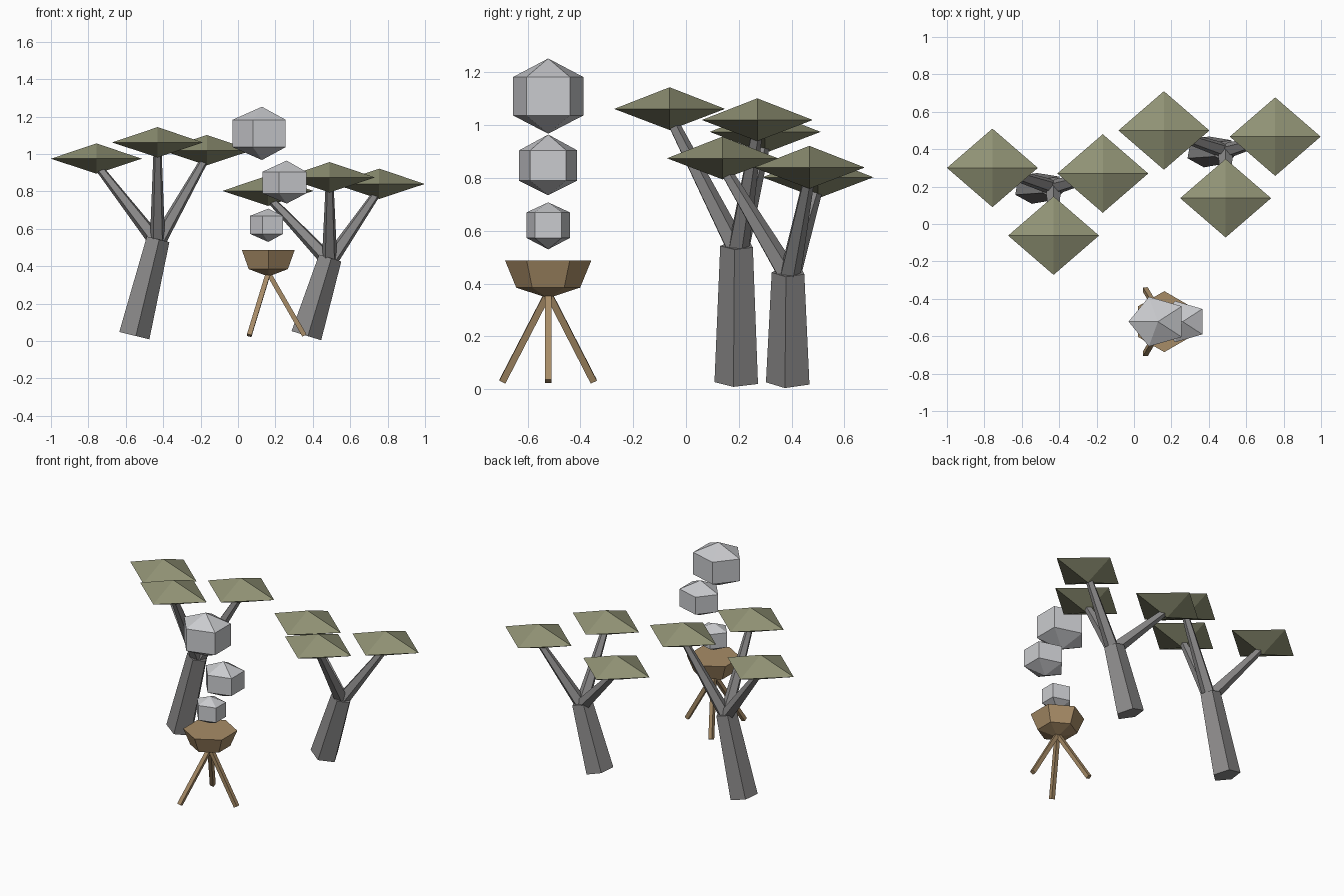
import bpy, math
from mathutils import Vector

if "Cube" in bpy.data.objects:
    bpy.data.objects.remove(bpy.data.objects["Cube"])


def material(name, rgb):
    m = bpy.data.materials.new(name)
    m.diffuse_color = (*rgb, 1.0)
    m.use_nodes = True
    m.node_tree.nodes["Principled BSDF"].inputs["Base Color"].default_value = m.diffuse_color
    return m


BARK = material("grey bark", (0.255, 0.25, 0.25))
LEAF = material("olive leaf", (0.285, 0.293, 0.18))
WOOD = material("tan wood", (0.39, 0.262, 0.135))
STONE = material("pale grey", (0.59, 0.597, 0.62))


def lathe(name, mat, sides, rings, spin=0.0, scale=(1, 1), start=(0, 0, 0), axis=(0, 0, 1)):
    """Stack polygon rings (radius, height) along an axis; a zero radius makes a point."""
    turn = Vector((0, 0, 1)).rotation_difference(Vector(axis))
    verts, faces, loops = [], [], []
    for r, h in rings:
        n = sides if r > 0 else 1
        loops.append([len(verts) + i for i in range(n)])
        for i in range(n):
            a = math.radians(spin) + 2 * math.pi * i / sides
            p = Vector((r * math.cos(a) * scale[0], r * math.sin(a) * scale[1], h))
            verts.append(turn @ p + Vector(start))
    for lo, hi in zip(loops, loops[1:]):
        for i in range(sides):
            j = (i + 1) % sides
            if len(lo) == 1:
                faces.append((lo[0], hi[j], hi[i]))
            elif len(hi) == 1:
                faces.append((lo[i], lo[j], hi[0]))
            else:
                faces.append((lo[i], lo[j], hi[j], hi[i]))
    if len(loops[0]) > 1:
        faces.append(loops[0][::-1])
    if len(loops[-1]) > 1:
        faces.append(loops[-1])
    mesh = bpy.data.meshes.new(name)
    mesh.from_pydata(verts, [], faces)
    mesh.materials.append(mat)
    obj = bpy.data.objects.new(name, mesh)
    bpy.context.collection.objects.link(obj)
    return obj


def beam(name, mat, a, b, r0, r1, sides, spin=0.0):
    """Tapered prism from point a to point b."""
    d = Vector(b) - Vector(a)
    return lathe(name, mat, sides, [(r0, 0), (r1, d.length)], spin, start=a, axis=d)


def tree(name, foot, top, crowns):
    beam(name + "_trunk", BARK, foot, top, 0.088, 0.066, 5, -10)
    for i, c in enumerate(crowns):
        # Branch from the trunk top to the underside of its crown
        root = Vector(top) - Vector((0, 0, 0.02))
        beam(f"{name}_branch_{i}", BARK, root, Vector(c) - Vector((0, 0, 0.03)),
             0.043, 0.022, 5, 20)
        # Flat diamond crown
        lathe(f"{name}_crown_{i}", LEAF, 4, [(0, -0.08), (1, 0), (0, 0.082)],
              scale=(0.243, 0.21), start=c)


# Two trees
tree("tall_tree", (-0.558, 0.195, 0.03), (-0.43, 0.195, 0.545),
     [(-0.757, 0.30, 0.975), (-0.43, -0.062, 1.062), (-0.167, 0.27, 1.02)])
tree("short_tree", (0.362, 0.39, 0.03), (0.49, 0.39, 0.445),
     [(0.16, 0.50, 0.803), (0.49, 0.138, 0.875), (0.755, 0.467, 0.84)])

# Fire bowl with a closed top
X, Y = 0.162, -0.522
lathe("bowl", WOOD, 6, [(0, 0.345), (0.121, 0.385), (0.163, 0.487)], 90, start=(X, Y, 0))

# Three splayed legs
for i, (fx, fy) in enumerate([(0.06, -0.695), (0.06, -0.35), (0.355, Y)]):
    beam(f"leg_{i}", WOOD, (fx, fy, 0.03), (X, Y, 0.365), 0.018, 0.018, 4, 45)

# Smoke puffs rising above the bowl: x, radius, bottom, low ring, high ring, top
for i, (px, r, z0, z1, z2, z3) in enumerate([
        (0.162, 0.097, 0.53, 0.573, 0.67, 0.708),
        (0.260, 0.130, 0.735, 0.79, 0.905, 0.965),
        (0.128, 0.157, 0.968, 1.037, 1.183, 1.253)]):
    lathe(f"smoke_puff_{i}", STONE, 5, [(0, z0), (r, z1), (r, z2), (0, z3)],
          180, scale=(1, 0.89), start=(px, Y, 0))
